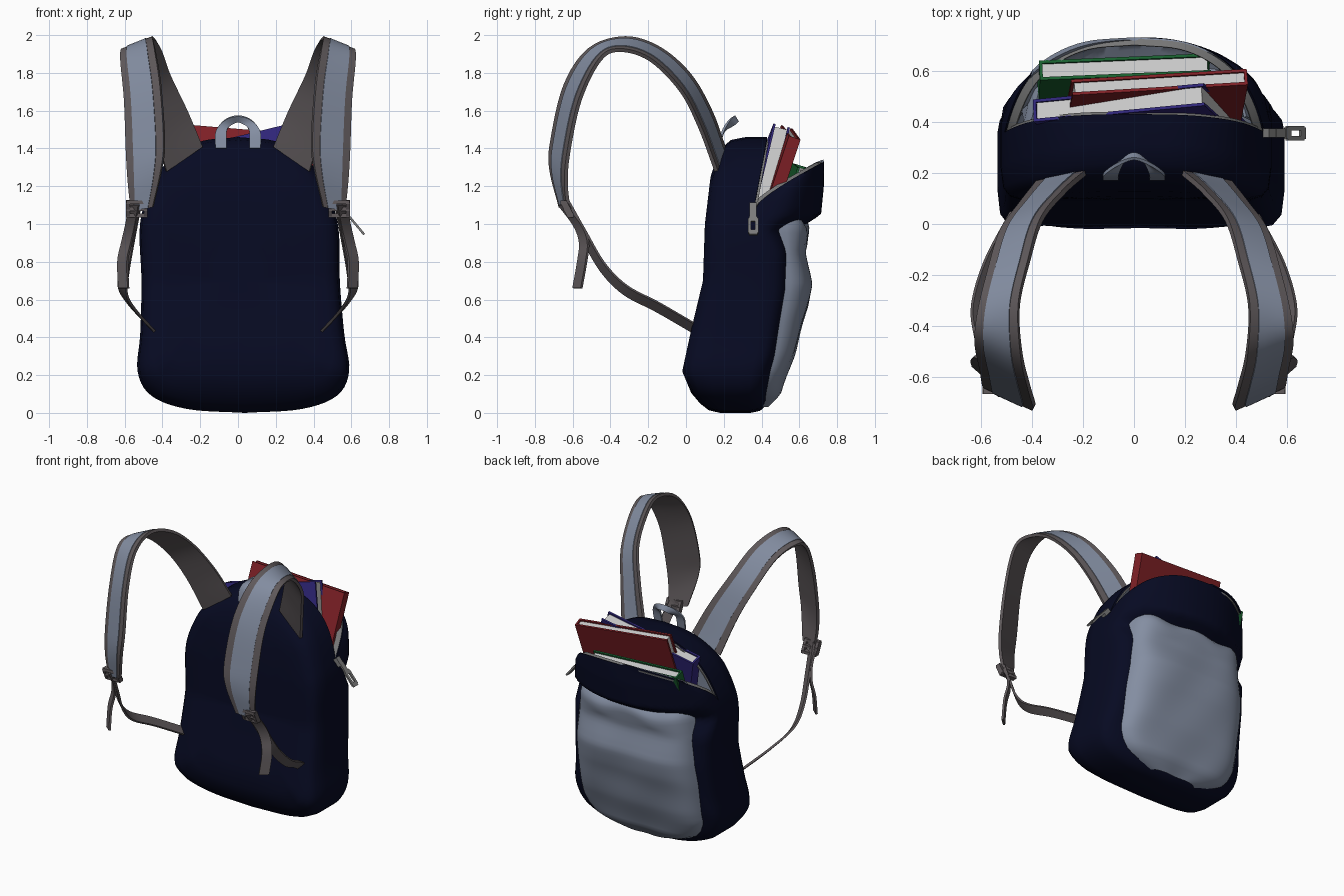
import bpy, bmesh, math
from mathutils import Vector as V, Matrix as M

if "Cube" in bpy.data.objects:
    bpy.data.objects.remove(bpy.data.objects["Cube"])


def mat(name, r, g, b):
    m = bpy.data.materials.new(name)
    m.diffuse_color = (r, g, b, 1)
    m.use_nodes = True
    m.node_tree.nodes["Principled BSDF"].inputs["Base Color"].default_value = m.diffuse_color
    return m


NAVY = mat("navy_cloth", .002, .003, .016)
LIGHT = mat("light_cloth", .23, .27, .36)
WEB = mat("webbing", .115, .10, .105)
METAL = mat("metal", .2, .2, .2)
PAGE = mat("paper", .75, .75, .73)


def table(z, pts):
    """Piecewise linear lookup."""
    if z <= pts[0][0]:
        return pts[0][1]
    for (a, b), (c, d) in zip(pts, pts[1:]):
        if z <= c:
            return b + (d - b) * (z - a) / (c - a)
    return pts[-1][1]


def spline(pts, n=6):
    """Catmull-Rom curve through the points."""
    p = [V(q) for q in pts]
    p = [2 * p[0] - p[1]] + p + [2 * p[-1] - p[-2]]
    out = []
    for a, b, c, d in zip(p, p[1:], p[2:], p[3:]):
        for i in range(n):
            t = i / n
            out.append(.5 * (2 * b + (c - a) * t + (2 * a - 5 * b + 4 * c - d) * t * t
                             + (3 * b - a - 3 * c + d) * t ** 3))
    return out + [p[-2]]


def finish(name, bm, mats, thick=0, offset=0, mirror=False, angle=40):
    me = bpy.data.meshes.new(name)
    bm.to_mesh(me)
    bm.free()
    o = bpy.data.objects.new(name, me)
    bpy.context.collection.objects.link(o)
    for m in mats:
        me.materials.append(m)
    if thick:
        s = o.modifiers.new("thickness", 'SOLIDIFY')
        s.thickness, s.offset = thick, offset
        s.material_offset = len(mats) - 1
    if mirror:
        o.modifiers.new("mirror", 'MIRROR').use_mirror_merge = False
    bpy.ops.object.select_all(action='DESELECT')
    o.select_set(True)
    bpy.context.view_layer.objects.active = o
    bpy.ops.object.convert(target='MESH')
    bpy.ops.object.shade_smooth_by_angle(angle=math.radians(angle))
    return o


def loft(rows, closed=False, skip=None):
    """Quads between rows of points."""
    bm = bmesh.new()
    vs = [[bm.verts.new(p) for p in r] for r in rows]
    n = len(rows[0])
    for j in range(len(rows) - 1):
        if j == skip:
            continue
        for i in range(n if closed else n - 1):
            k = (i + 1) % n
            bm.faces.new((vs[j][i], vs[j][k], vs[j + 1][k], vs[j + 1][i]))
    bmesh.ops.remove_doubles(bm, verts=bm.verts, dist=1e-4)
    bmesh.ops.recalc_face_normals(bm, faces=bm.faces)
    return bm


def ribbon(name, a, b, thick, m, mirror=True, inset=0, lift=0):
    """Flat band between two edge lines, optionally inset and lifted off its base."""
    rows = []
    for i, (p, q) in enumerate(zip(a, b)):
        t = a[min(i + 1, len(a) - 1)] - a[max(i - 1, 0)]
        n = t.cross(q - p).normalized() * lift
        rows.append([p.lerp(q, inset + (1 - 2 * inset) * k / 4) + n for k in range(5)])
    return finish(name, loft(rows), [m], thick, 0, mirror)


def box(bm, c, s, rot=M()):
    bmesh.ops.create_cube(bm, size=1, matrix=M.Translation(c) @ rot @ M.Diagonal((*s, 1)))


# Bag body: arch outline lofted through the depth, open along the zip
half = spline([(0, 0), (.3, .02), (.49, .09), (.56, .22), (.54, .42), (.525, .7), (.528, .95),
               (.50, 1.1), (.43, 1.26), (.33, 1.37), (.19, 1.44), (0, 1.46)], 5)
outline = [(x, z) for x, z in half] + [(-x, z) for x, z in half[-2:0:-1]]
outline = [(x + .035 - .03 * min(z, 1.1), z) for x, z in outline]
ZIP = 1.08
FRONT = [(0, .1), (.1, .03), (.22, -.02), (.45, .03), (.7, .09), (1, .10), (1.25, .13), (1.46, .2)]
REAR = [(0, .42), (.1, .46), (.3, .52), (.65, .58), (.97, .59), (1.05, .715), (1.2, .73)]
SLIT = [(0, .26), (.5, .31), (ZIP, .36)]
ROUND = [(0, .05), (.85, .07), (1.05, .17)]    # how far the rear face curves round the sides


def rear_y(x, z):
    return table(z, REAR) - table(z, ROUND) * min(1.2, abs(x - .03) / .47) ** 2.2


def body_ring(s, k, rear):
    ring = []
    for x, z in outline:
        u = max(0, (z - ZIP) / .38)
        y0 = table(z, SLIT) + (.37 * u ** .85 if rear else .07 * u)
        if rear and u > 0:
            z = ZIP + .25 * u ** .65
        z = .7 + (z - .7) * s
        y = rear_y(x * s, z) if rear else table(z, FRONT)
        ring.append(V((x * s, y0 + (y - y0) * k, z)))
    return ring


front = [(0, 1), (.3, 1), (.5, 1), (.7, 1), (.85, 1), (.93, .95), (.98, .82), (1, .5), (1, 0)]
rear = [(1, 0), (1, .5), (.985, .8), (.94, .95)] + [(.88 - .035 * i, 1) for i in range(14)] + \
       [(.25, 1), (0, 1)]
rings = [body_ring(*r, False) for r in front] + [body_ring(*r, True) for r in rear]
finish("bag_body", loft(rings, True, len(front) - 1), [NAVY, LIGHT], .012, -1, angle=50)

# Zip tapes along both lips of the opening
top = [i for i, (x, z) in enumerate(outline) if z > ZIP - .08]
lip = [V((p.x * .985, p.y - .006, p.z - .01)) for p in (rings[len(front)][i] for i in top)]
ribbon("zip_tape_rear", lip, [V((p.x * .95, p.y - .025, p.z + .005)) for p in lip], .01, METAL, False)
lip = [V((p.x * .98, p.y - .01, p.z - .018)) for p in (rings[len(front) - 1][i] for i in top)]
ribbon("zip_tape_front", lip, [V((p.x, p.y + .02, p.z)) for p in lip], .008, METAL, False)

# Zip slider and pull tab
bm = bmesh.new()
slope = M.Rotation(math.radians(50), 4, 'Y')
box(bm, (.535, .355, 1.08), (.06, .035, .03), slope)
box(bm, (.575, .355, 1.05), (.07, .035, .012), slope)
for dy in (-.019, .019):
    box(bm, (.63, .355 + dy, .99), (.10, .018, .012), slope)
for d in (-.045, .045):
    box(bm, (.63 + d * .64, .355, .99 - d * .77), (.03, .045, .012), slope)
finish("zip_pull", bm, [METAL])

# Front pocket bulging from the rear face
OUT = [(.03, .43), (.1, .50), (.3, .57), (.55, .64), (.68, .665), (.75, .655), (.85, .632),
       (.96, .648), (1.0, .64), (1.04, .60)]
WIDE = [(.03, .20), (.06, .33), (.1, .41), (.15, .46), (.22, .49), (.5, .485), (.8, .46),
        (.97, .45), (1.04, .42)]
rows = []
for j in range(41):
    z = .03 + 1.01 * j / 40
    row = []
    for i in range(33):
        u = i / 16 - 1
        x = .02 + u * table(z, WIDE)
        low = rear_y(x, min(z, .95)) - .03 - .05 * u ** 8
        fold = .006 * math.sin(3 * u + 15 * z) * math.sin(4 * u - 5 * z)
        bulge = max(0, 1 - u ** 4) ** .55
        row.append(V((x, low + (table(z, OUT) + fold - low) * bulge,
                      z + .015 * math.cos(7 * u) * (z > .9))))
    rows.append(row)
bm = loft(rows)
if sum(f.normal.y for f in bm.faces) < 0:
    bmesh.ops.reverse_faces(bm, faces=bm.faces)
finish("outer_pocket", bm, [LIGHT], .012, -1, angle=60)

# Padded shoulder straps
inner = spline([(.19, .20, 1.41), (.27, .13, 1.6), (.36, .02, 1.79), (.41, -.14, 1.93),
                (.45, -.32, 1.985), (.44, -.51, 1.925), (.41, -.64, 1.735), (.39, -.71, 1.44),
                (.405, -.715, 1.29), (.45, -.665, 1.09)])
outer = spline([(.38, .16, 1.28), (.45, .07, 1.52), (.52, -.03, 1.71), (.57, -.19, 1.87),
                (.61, -.35, 1.92), (.62, -.455, 1.87), (.60, -.56, 1.66), (.59, -.62, 1.39),
                (.58, -.635, 1.22), (.565, -.62, 1.07)])
ribbon("shoulder_strap", inner, outer, .02, WEB)
ribbon("strap_pad", inner, outer, .02, LIGHT, inset=.2, lift=.004)


def webbing(name, path, side):
    c, w = spline(path), V(side)
    ribbon(name, [p - w for p in c], [p + w for p in c], .014, WEB)


# Lower straps and loose ends
webbing("lower_strap", [(.54, -.63, 1.1), (.57, -.54, .94), (.60, -.44, .77), (.61, -.32, .65),
                        (.56, -.15, .56), (.46, .04, .45)], (.022, .008, .022))
webbing("loose_strap_end", [(.55, -.65, 1.1), (.57, -.57, .99), (.59, -.54, .9), (.61, -.55, .8),
                            (.605, -.575, .66)], (.025, .022, 0))

# Strap buckles
bm = bmesh.new()
for dz in (-.035, 0, .035):
    box(bm, (.535, -.63 + dz * -.5, 1.08 + dz), (.11, .035, .02))
for dx in (-.047, .047):
    box(bm, (.535 + dx, -.63, 1.08), (.02, .035, .085), M.Rotation(.45, 4, 'X'))
finish("buckle", bm, [WEB], mirror=True)

# Carry handle
ho = [(-.12, .175, 1.40), (-.118, .195, 1.49), (-.07, .23, 1.55), (0, .255, 1.572)]
hi = [(-.06, .175, 1.40), (-.06, .20, 1.49), (-.035, .255, 1.525), (0, .275, 1.54)]
flip = lambda h: spline(h + [(-x, y, z) for x, y, z in h[-2::-1]])
ribbon("carry_handle", flip(ho), flip(hi), .012, LIGHT, False)


# Books: boards, spine and page block, hung from the top centre
def book(name, top, size, tilt, roll, yaw, spine, colour):
    w, h, t = size
    rot = (M.Rotation(math.radians(yaw), 4, 'Z') @ M.Rotation(math.radians(-tilt), 4, 'X')
           @ M.Rotation(math.radians(roll), 4, 'Y'))
    place = M.Translation(top) @ rot @ M.Translation((0, 0, -h / 2))
    cover, pages = bmesh.new(), bmesh.new()
    for s in (-1, 1):
        box(cover, (0, s * (t / 2 - .006), 0), (w, .012, h))
    box(cover, (spine * (w / 2 - .006), 0, 0), (.012, t, h))
    box(pages, (0, 0, 0), (w - .024, t - .022, h - .024))
    for part, b, m in (("cover", cover, colour), ("pages", pages, PAGE)):
        b.transform(place)
        finish(f"{name}_{part}", b, [m])


book("blue_book", (-.06, .475, 1.44), (.69, .74, .09), 14, -14, 2, -1, mat("blue", .03, .02, .2))
book("red_book", (.10, .555, 1.485), (.69, .85, .065), 18, 5, 5, 1, mat("red", .22, .015, .02))
book("green_book", (-.035, .615, 1.30), (.67, .75, .08), 17, 2, 3, -1, mat("green", .01, .12, .03))
